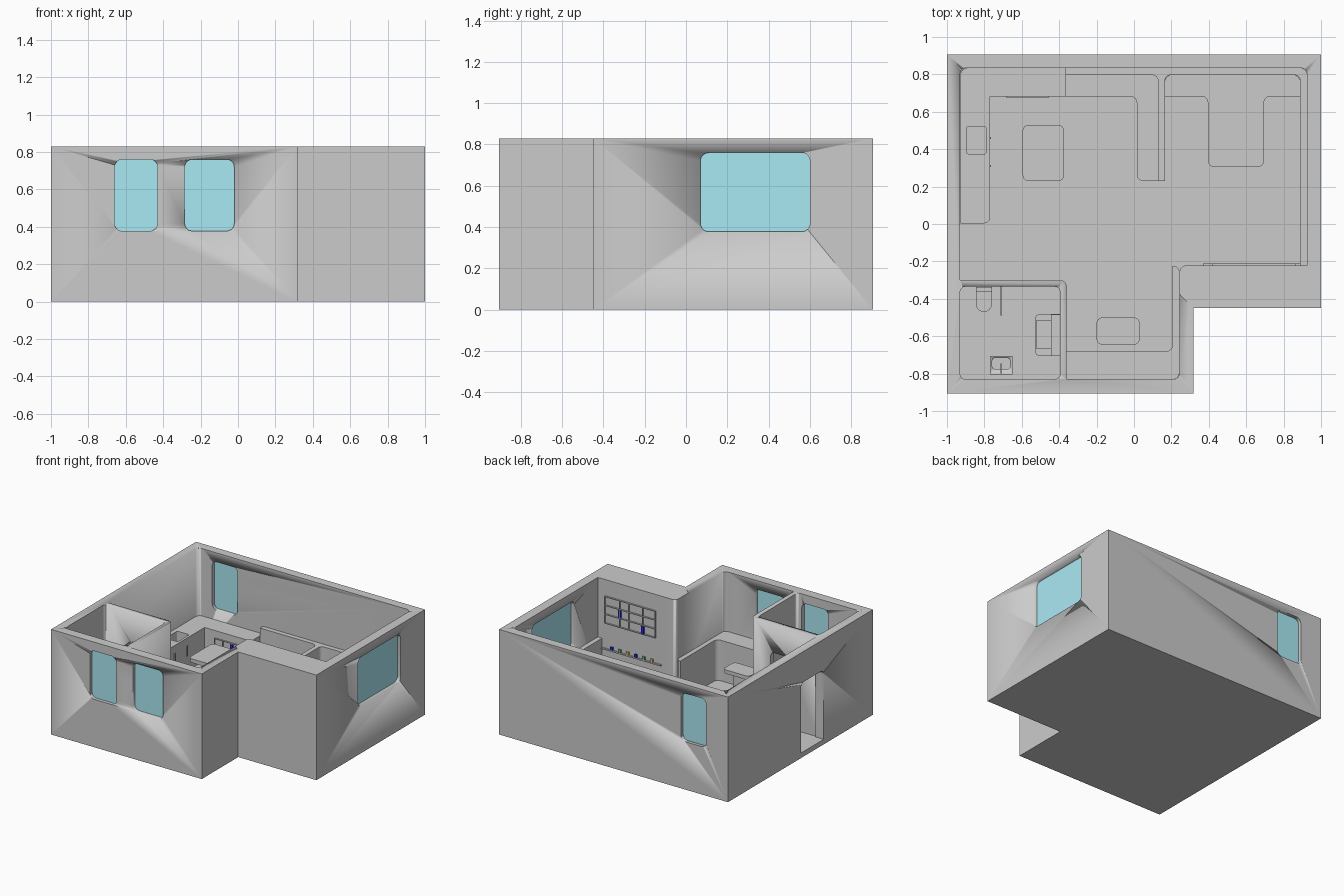
import bpy, bmesh, math
from mathutils import Vector

if "Cube" in bpy.data.objects:
    bpy.data.objects.remove(bpy.data.objects["Cube"])

H, FLOOR = 0.83, 0.04


def material(name, col):
    m = bpy.data.materials.new(name)
    m.diffuse_color = (*col, 1)
    m.use_nodes = True
    m.node_tree.nodes["Principled BSDF"].inputs["Base Color"].default_value = m.diffuse_color
    return m


GLASS = material("teal_glass", (0.4, 0.82, 0.9))
BLUE = material("blue", (0.02, 0.02, 0.8))
YELLOW = material("yellow", (0.7, 0.6, 0.1))
GREEN = material("green", (0.15, 0.5, 0.2))


def fillet(pts, r):
    """Round the right-angled corners; a point may carry its own radius."""
    out = []
    n = len(pts)
    for i, p in enumerate(pts):
        rad = p[2] if len(p) > 2 else r
        c = Vector(p[:2])
        if rad <= 0:
            out.append(c)
            continue
        d1 = (Vector(pts[i - 1][:2]) - c).normalized() * rad
        d2 = (Vector(pts[(i + 1) % n][:2]) - c).normalized() * rad
        for k in range(7):
            a = k / 6 * math.pi / 2
            out.append(c + d1 + d2 - d2 * math.cos(a) - d1 * math.sin(a))
    return out


def prism(name, pts, lo, hi, r=0.0, axis="z", mat=None):
    """Extrude a rounded outline along an axis."""
    put = {"z": lambda u, v, w: (u, v, w),
           "y": lambda u, v, w: (u, w, v),
           "x": lambda u, v, w: (w, u, v)}[axis]
    bm = bmesh.new()
    outline = fillet(pts, r)
    a, b = [[bm.verts.new(put(p.x, p.y, w)) for p in outline] for w in (lo, hi)]
    bm.faces.new(a)
    bm.faces.new(b)
    for i in range(len(a)):
        j = (i + 1) % len(a)
        bm.faces.new((a[i], a[j], b[j], b[i]))
    bmesh.ops.recalc_face_normals(bm, faces=bm.faces)
    me = bpy.data.meshes.new(name)
    bm.to_mesh(me)
    bm.free()
    ob = bpy.data.objects.new(name, me)
    bpy.context.collection.objects.link(ob)
    if mat:
        me.materials.append(mat)
    bpy.ops.object.select_all(action="DESELECT")
    ob.select_set(True)
    bpy.context.view_layer.objects.active = ob
    bpy.ops.object.shade_smooth_by_angle(angle=math.radians(30))
    return ob


def rect(u0, u1, v0, v1):
    return [(u0, v0), (u1, v0), (u1, v1), (u0, v1)]


def box(name, x, y, z, r=0.0, mat=None):
    return prism(name, rect(*x, *y), *z, r, mat=mat)


def cut(ob, cutter):
    m = ob.modifiers.new("cut", "BOOLEAN")
    m.operation, m.solver, m.object = "DIFFERENCE", "EXACT", cutter
    bpy.context.view_layer.objects.active = ob
    bpy.ops.object.modifier_apply(modifier=m.name)
    bpy.data.objects.remove(cutter)


# House shell with floor, main room and bathroom hollowed out
house = prism("house_shell", [(-1, -.905), (.317, -.905), (.317, -.45), (1, -.45),
                              (1, .905), (-1, .905)], 0, H)
cut(house, prism("room", [(-.93, -.30, 0), (-.36, -.30), (-.36, -.83, 0), (.244, -.83),
                          (.244, -.222), (.925, -.222, 0), (.925, .835), (-.93, .835)],
                 FLOOR, 1, .035))
cut(house, box("bath", (-.93, -.395), (-.83, -.335), (FLOOR, 1), .03))

# Windows: axis, span along the wall, wall depth range, glass position
for name, axis, span, depth, glass in (
        ("front_left_window", "y", (-.66, -.43), (-1, -.79), -.87),
        ("front_right_window", "y", (-.285, -.02), (-1, -.79), -.87),
        ("back_window", "y", (-.81, -.59), (.79, 1), .87),
        ("right_window", "x", (.07, .60), (.89, 1.1), .965)):
    outline = rect(*span, .378, .76)
    cut(house, prism("hole", outline, *depth, .04, axis))
    prism(name, outline, glass - .008, glass + .008, .04, axis, GLASS)

# Entrance and bathroom doorways
cut(house, prism("hole", [(-.29, FLOOR, 0), (-.005, FLOOR, 0), (-.005, .59), (-.29, .59)],
                 -1.1, -.9, .04, "x"))
cut(house, prism("hole", [(-.70, FLOOR, 0), (-.53, FLOOR, 0), (-.53, .6), (-.70, .6)],
                 -.35, -.28, .03, "y"))
box("bathroom_door", (-.713, -.707), (-.49, -.335), (FLOOR, .59))

# Kitchen counter with sink
counter = prism("kitchen_counter", [(-.928, .004, 0), (-.77, .004, .03), (-.77, .683, .001),
                                    (-.365, .683, 0), (-.365, .833, 0), (-.928, .833, .035)],
                FLOOR, .30)
cut(counter, box("basin", (-.895, -.79), (.375, .52), (.22, .5), .01))
box("dining_table", (-.595, -.375), (.23, .53), (.25, .28), .03)
box("dining_table_base", (-.53, -.44), (.31, .45), (FLOOR, .25), .02)

# Corner sofa: seat and low back
prism("sofa_seat", [(-.365, .683, 0), (.015, .683), (.015, .23), (.13, .23, 0),
                    (.13, .797), (-.365, .797, 0)], FLOOR, .20, .035)
prism("sofa_back", [(-.365, .797, 0), (.13, .797), (.13, .23, 0), (.166, .23, 0),
                    (.166, .797, .03), (.888, .797, .03), (.888, -.222, 0), (.925, -.222, 0),
                    (.925, .834), (-.365, .834, 0)], FLOOR, .36, .035)

# Bed with side shelves
prism("bed", [(.166, .683, 0), (.395, .683), (.395, .305), (.695, .305), (.695, .683),
              (.888, .683, 0), (.888, .797), (.166, .797)], FLOOR, .20, .035)

# Lounge counter along front wall and the step wall
prism("lounge_counter", [(-.32, -.83, 0), (.243, -.83), (.243, -.222), (.207, -.225, 0),
                         (.207, -.68), (-.32, -.68, 0)], FLOOR, .36, .035)
box("lounge_counter_end", (-.36, -.32), (-.83, -.68), (FLOOR, .36))
box("coffee_table", (-.20, .03), (-.645, -.50), (.21, .24), .03)
box("coffee_table_base", (-.14, -.03), (-.61, -.535), (FLOOR, .21), .015)


def rack(name, xs, zs, y):
    """Thin wall rack: uprights and shelves with a few blue books."""
    t, d = .003, .006
    for i, x in enumerate(xs):
        box(f"{name}_upright_{i}", (x - t, x + t), (y - d, y + d), (zs[0], zs[-1]))
    for i, z in enumerate(zs):
        box(f"{name}_shelf_{i}", (xs[0], xs[-1]), (y - d, y + d), (z - t, z + t))
    for i, (x, k) in enumerate(((xs[1], 0), (xs[-2], 1))):
        box(f"{name}_book_{i}", (x - .012, x + .012), (y - d, y + d),
            (zs[k], zs[k + 1] - .01), mat=BLUE)


rack("wall_rack", (.42, .53, .65, .73, .86), (.49, .56, .63, .70), -.217)
rack("counter_rack", (-.68, -.61, -.53, -.46), (.10, .17, .24), .68)

# Low wall shelf with small coloured objects
box("low_shelf", (.37, .888), (-.222, -.210), (.28, .29))
for i in range(6):
    x = .44 + i * .07
    box(f"shelf_item_{i}", (x, x + .02), (-.221, -.211), (.29, .315),
        mat=(YELLOW, GREEN, BLUE)[i % 3])

# Counter door handles
for i, y in enumerate((.31, .46)):
    box(f"handle_{i}", (-.772, -.764), (y - .006, y + .006), (.16, .24))

# Toilet
box("toilet_tank", (-.845, -.76), (-.36, -.336), (FLOOR, .28))
prism("toilet_bowl", [(-.845, -.36, 0), (-.845, -.47), (-.76, -.47), (-.76, -.36, 0)],
      FLOOR, .18, .042)

# Bathroom sink with tap
sink = box("bath_sink", (-.77, -.65), (-.805, -.705), (.22, .28))
cut(sink, box("basin", (-.758, -.662), (-.775, -.717), (.24, .4), .015))
box("bath_sink_leg", (-.73, -.69), (-.805, -.765), (FLOOR, .22))
box("tap_post", (-.714, -.706), (-.80, -.79), (.28, .34))
box("tap_spout", (-.714, -.706), (-.80, -.745), (.33, .34))

# Shower basin against the partition
tub = prism("shower_basin", [(-.53, -.707), (-.396, -.707, 0), (-.396, -.48, 0), (-.53, -.48)],
            FLOOR, .22, .03)
cut(tub, box("basin", (-.52, -.445), (-.665, -.515), (.12, .5)))
box("shower_back", (-.445, -.396), (-.707, -.485), (.22, .32))
